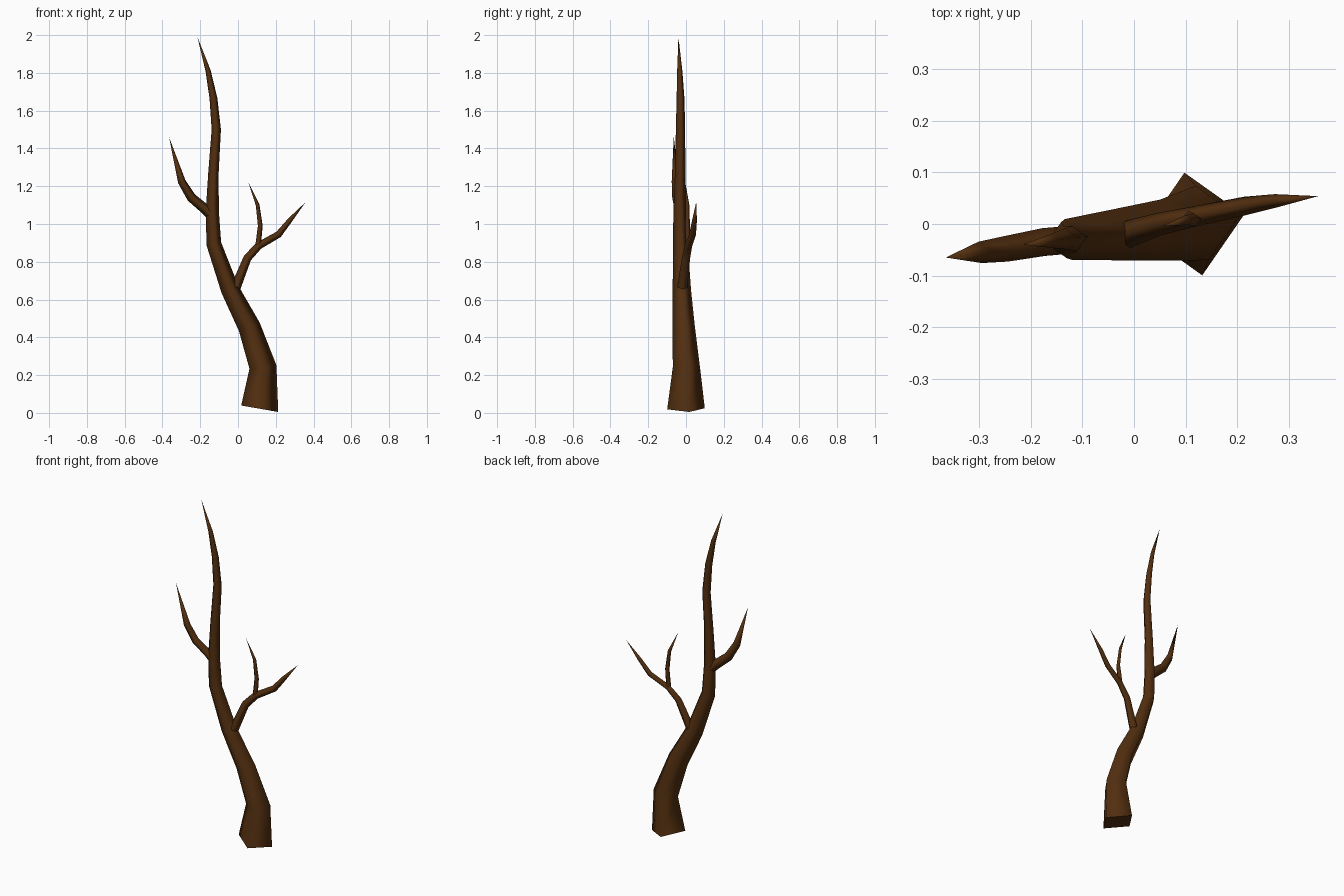
import bpy, bmesh, math
from mathutils import Vector

if "Cube" in bpy.data.objects:
    bpy.data.objects.remove(bpy.data.objects["Cube"])

bark = bpy.data.materials.new("dark brown bark")
bark.diffuse_color = (0.085, 0.028, 0.005, 1)
bark.use_nodes = True
bark.node_tree.nodes["Principled BSDF"].inputs["Base Color"].default_value = bark.diffuse_color


def limb(name, path, start_dir=None, turn=10, sides=4):
    """Four-sided tapering limb; path rows are x, y, z, radius; last row is the tip."""
    pts = [Vector(p[:3]) for p in path]
    bm = bmesh.new()
    rings = []
    for i, p in enumerate(path[:-1]):
        after = (pts[i + 1] - pts[i]).normalized()
        before = (pts[i] - pts[i - 1]).normalized() if i else after
        t = (after + before).normalized()
        if i == 0 and start_dir:
            t = Vector(start_dir).normalized()
        v = t.cross(Vector((1, 0, 0))).normalized()   # roughly +y
        u = v.cross(t)                                # roughly +x
        ring = []
        for k in range(sides):
            a = math.radians(turn) + k * math.tau / sides
            ring.append(bm.verts.new(pts[i] + p[3] * (math.cos(a) * u + math.sin(a) * v)))
        rings.append(ring)
    tip = bm.verts.new(pts[-1])
    cap = bm.faces.new(rings[0][::-1])
    for k in range(sides):
        n = (k + 1) % sides
        for a, b in zip(rings, rings[1:]):
            bm.faces.new((a[k], a[n], b[n], b[k])).smooth = True
        bm.faces.new((rings[-1][k], rings[-1][n], tip)).smooth = True
    for e in cap.edges:
        e.smooth = False
    bmesh.ops.recalc_face_normals(bm, faces=bm.faces)
    me = bpy.data.meshes.new(name)
    bm.to_mesh(me)
    bm.free()
    me.materials.append(bark)
    ob = bpy.data.objects.new(name, me)
    bpy.context.collection.objects.link(ob)
    return ob


# Main trunk, standing on its tilted cut base
limb("trunk", [
    (0.115, 0, 0.022, 0.101), (0.132, 0.002, 0.243, 0.073),
    (0.06, -0.012, 0.455, 0.060), (-0.043, -0.022, 0.655, 0.049),
    (-0.128, -0.030, 0.895, 0.040), (-0.136, -0.032, 1.07, 0.035),
    (-0.130, -0.031, 1.27, 0.028), (-0.115, -0.029, 1.50, 0.025),
    (-0.130, -0.029, 1.665, 0.021), (-0.158, -0.033, 1.81, 0.014),
    (-0.215, -0.04, 1.99, 0)], start_dir=(0.035, 0, 0.2))

# Right branch and its upright twig
limb("right_branch", [
    (-0.012, -0.020, 0.665, 0.027), (0.05, 0.0, 0.82, 0.022),
    (0.11, 0.013, 0.885, 0.020), (0.215, 0.035, 0.945, 0.018),
    (0.275, 0.045, 1.02, 0.013), (0.357, 0.054, 1.115, 0)])
limb("right_twig", [
    (0.105, 0.012, 0.875, 0.015), (0.118, 0.008, 0.99, 0.013),
    (0.104, 0.008, 1.10, 0.010), (0.055, -0.004, 1.22, 0)])

# Left branch
limb("left_branch", [
    (-0.14, -0.032, 1.045, 0.027), (-0.175, -0.035, 1.08, 0.027),
    (-0.247, -0.048, 1.14, 0.025), (-0.298, -0.055, 1.225, 0.021),
    (-0.365, -0.065, 1.46, 0)])
